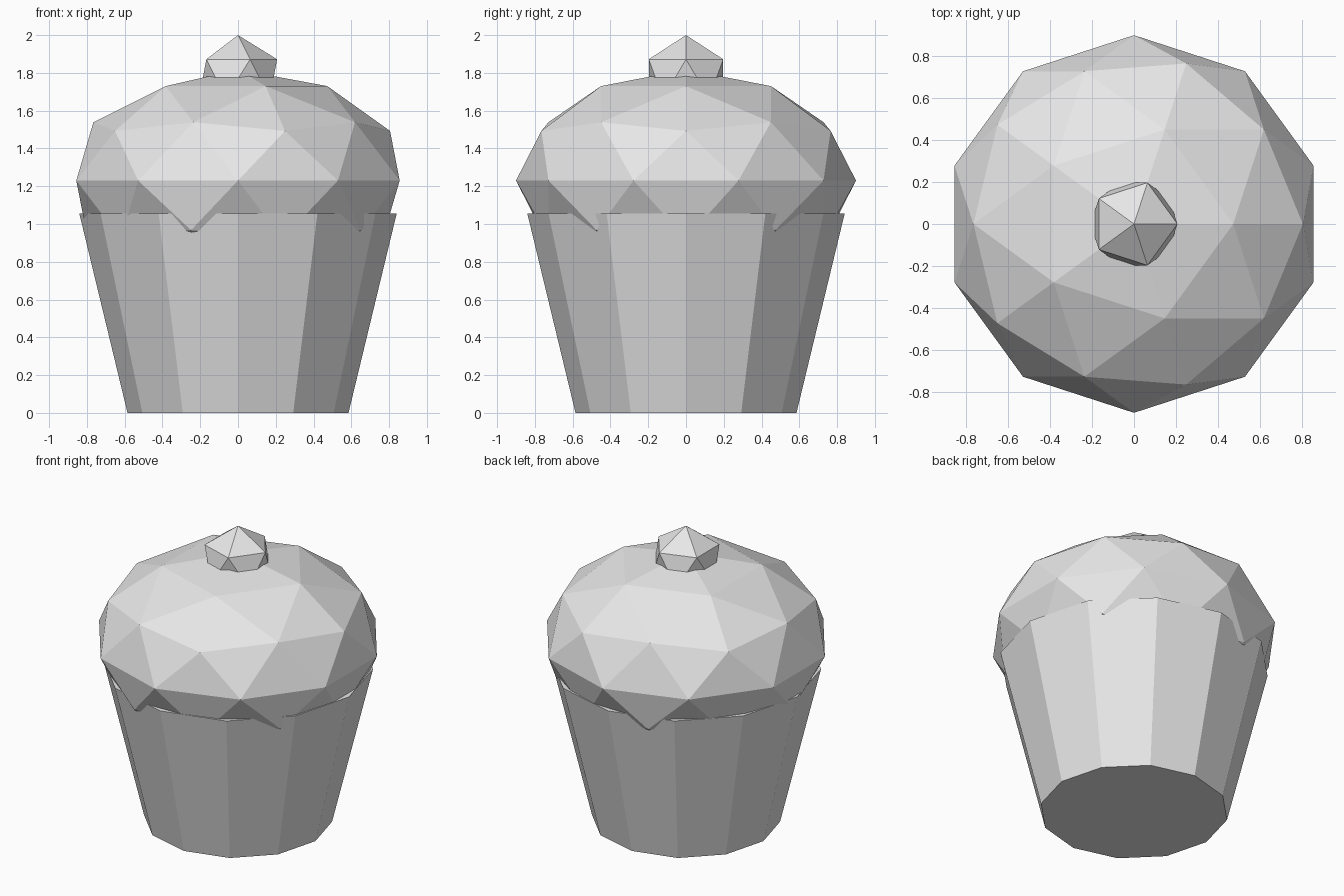
import bpy

cube = bpy.data.objects.get("Cube")
if cube:
    bpy.data.objects.remove(cube, do_unlink=True)

# One plain grey for the whole cake
grey = bpy.data.materials.new("light_grey")
grey.use_nodes = True
colour = (0.8, 0.8, 0.8, 1)
grey.diffuse_color = colour
grey.node_tree.nodes["Principled BSDF"].inputs["Base Color"].default_value = colour


def finish(name):
    """Name the newest object, give it the grey and keep its facets flat."""
    obj = bpy.context.object
    obj.name = obj.data.name = name
    obj.data.materials.append(grey)
    bpy.ops.object.transform_apply(location=False, rotation=False, scale=True)
    bpy.ops.object.shade_flat()
    return obj


# Flared twelve-sided paper cup, closed at both ends
CUP_HEIGHT = 1.055
bpy.ops.mesh.primitive_cone_add(vertices=12, radius1=0.585, radius2=0.84,
                                depth=CUP_HEIGHT, location=(0, 0, CUP_HEIGHT / 2))
finish("paper_cup")

# Squashed faceted dome; its lowest corners poke through the cup as drips
bpy.ops.mesh.primitive_ico_sphere_add(subdivisions=2, radius=0.9, location=(0, 0, 1.23))
bpy.context.object.scale.z = 0.653
finish("frosting")

# Cherry half sunk into the frosting
CHERRY_RADIUS = 0.2315
bpy.ops.mesh.primitive_ico_sphere_add(subdivisions=1, radius=CHERRY_RADIUS,
                                      location=(0, 0, 2 - CHERRY_RADIUS))
finish("cherry")
